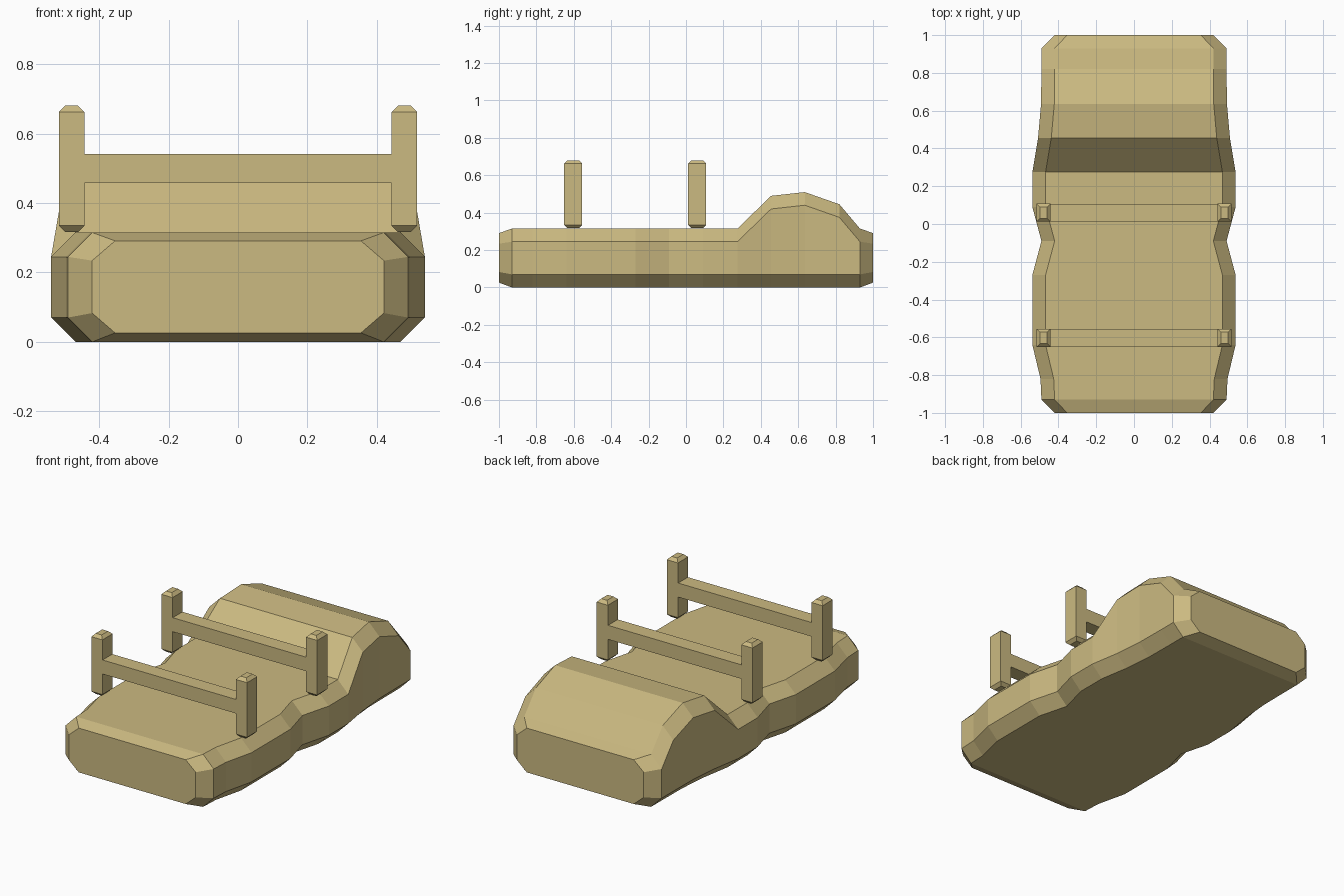
import bpy, bmesh

if "Cube" in bpy.data.objects:
    bpy.data.objects.remove(bpy.data.objects["Cube"])

tan = bpy.data.materials.new("tan")
tan.diffuse_color = (0.60, 0.49, 0.22, 1)
tan.use_nodes = True
tan.node_tree.nodes["Principled BSDF"].inputs["Base Color"].default_value = tan.diffuse_color


def loft(name, rings):
    """Skin a row of equal-length point rings and cap both ends."""
    bm = bmesh.new()
    loops = [[bm.verts.new(p) for p in ring] for ring in rings]
    n = len(loops[0])
    for a, b in zip(loops, loops[1:]):
        for i in range(n):
            j = (i + 1) % n
            bm.faces.new((a[i], a[j], b[j], b[i]))
    bm.faces.new(loops[0])
    bm.faces.new(loops[-1])
    bmesh.ops.recalc_face_normals(bm, faces=bm.faces)
    mesh = bpy.data.meshes.new(name)
    bm.to_mesh(mesh)
    bm.free()
    mesh.materials.append(tan)
    obj = bpy.data.objects.new(name, mesh)
    bpy.context.collection.objects.link(obj)
    return obj


def octagon(y, w, z0, z1, c, cz):
    """Chamfered rectangle across the body at a given y."""
    half = [(w - c, z0), (w, z0 + cz), (w, z1 - cz), (w - c, z1)]
    return [(x, y, z) for x, z in half] + [(-x, y, z) for x, z in reversed(half)]


def rectangle(x, y, z, hx, hy):
    return [(x + sx * hx, y + sy * hy, z)
            for sx, sy in ((-1, -1), (1, -1), (1, 1), (-1, 1))]


# Body: chamfered slab with a wavy outline and a raised hump (y, half width, top)
stations = [
    (-0.93, 0.49, 0.315), (-0.82, 0.495, 0.315), (-0.64, 0.538, 0.315),
    (-0.27, 0.538, 0.315), (-0.09, 0.49, 0.315), (0.09, 0.538, 0.315),
    (0.275, 0.538, 0.315), (0.455, 0.508, 0.49), (0.635, 0.492, 0.51),
    (0.82, 0.49, 0.445), (0.93, 0.49, 0.315),
]
rings = [octagon(y, w, 0, top, 0.07, 0.07) for y, w, top in stations]
rings.insert(0, octagon(-1, 0.42, 0.026, 0.291, 0.066, 0.057))
rings.append(octagon(1, 0.42, 0.026, 0.291, 0.066, 0.057))
loft("body", rings)

# Two frames, each a pair of posts with chamfered ends joined by a crossbar
c = 0.018
for place, y in (("front", -0.603), ("middle", 0.06)):
    for side, x in (("left", -0.479), ("right", 0.479)):
        levels = [(0.317, c), (0.317 + c, 0), (0.68 - c, 0), (0.68, c)]
        loft(f"{place}_{side}_post",
             [rectangle(x, y, z, 0.037 - d, 0.048 - d) for z, d in levels])
    loft(f"{place}_crossbar",
         [rectangle(0, y, z, 0.45, 0.046) for z in (0.457, 0.541)])
